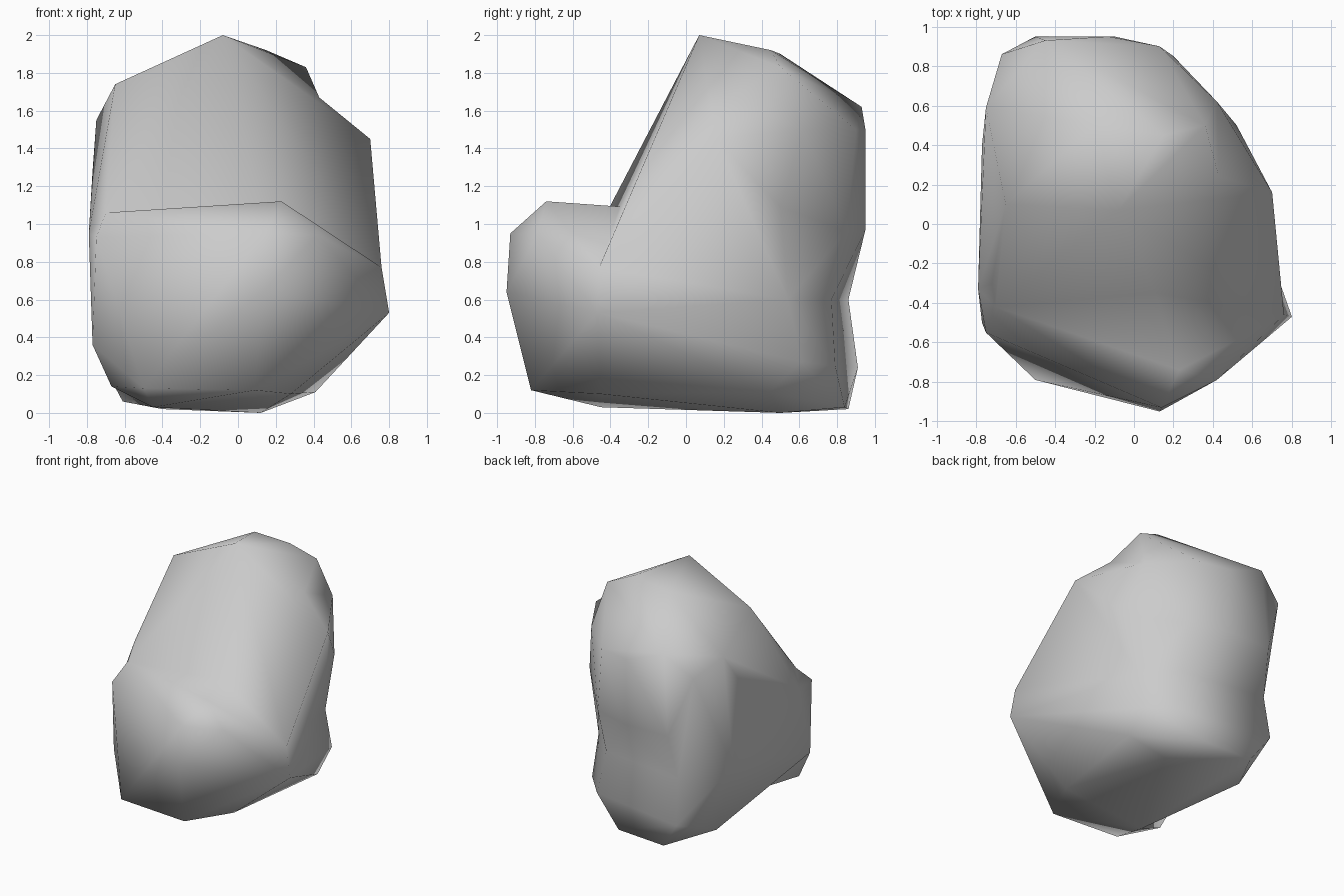
import bpy, bmesh
from mathutils import Vector

if "Cube" in bpy.data.objects:
    bpy.data.objects.remove(bpy.data.objects["Cube"])


def hull_rock(name, points, dents=()):
    """Faceted stone lump wrapped around corner points; dents push rim edges in."""
    bm = bmesh.new()
    for p in points:
        bm.verts.new(p)
    bmesh.ops.convex_hull(bm, input=list(bm.verts))
    loose = [v for v in bm.verts if not v.link_faces]
    bmesh.ops.delete(bm, geom=loose, context='VERTS')
    for a, b, target in dents:
        va, vb = [min(bm.verts, key=lambda v: (v.co - Vector(p)).length) for p in (a, b)]
        edge = bm.edges.get((va, vb))
        if edge:
            bmesh.utils.edge_split(edge, va, .5)[1].co = target
            bmesh.ops.triangulate(bm, faces=list(bm.faces))
    bmesh.ops.recalc_face_normals(bm, faces=list(bm.faces))
    mesh = bpy.data.meshes.new(name)
    bm.to_mesh(mesh)
    bm.free()
    obj = bpy.data.objects.new(name, mesh)
    bpy.context.collection.objects.link(obj)
    return obj


# Low base with the front ledge
rim_front, rim_back = (-.67, -.5, .14), (-.61, .48, .06)
waist = [(-.53, .86, .6), (.18, .77, .6), (.41, .54, .6), (-.74, .45, .6),
         (-.7, -.42, 1.06), (-.79, -.33, .95)]
base = hull_rock("rock", waist + [
    rim_front, rim_back,
    (-.45, -.45, .03), (.12, .5, 0), (-.4, .86, .02), (.02, .84, .03),
    (.41, .44, .11), (.28, -.45, .1), (-.5, -.79, .13), (.09, -.82, .12),
    (.46, -.02, .26), (-.77, -.5, .36), (.13, -.95, .64), (.8, -.47, .53),
    (.76, -.46, .77), (.14, -.93, .95), (.42, -.79, .94),
    (-.75, -.55, .93), (.23, -.74, 1.12), (-.1, -.53, 1.05),
    (.1, -.32, 1.09), (-.55, .91, .24), (.25, .79, .25), (.42, .61, .27)],
    [(rim_front, rim_back, (-.46, -.06, .1))])

# Tall rear mass with the sloping front
top_right, shoulder = (.36, .5, 1.83), (.7, .16, 1.45)
crown = hull_rock("crown", waist + [
    top_right, shoulder,
    (-.08, .07, 2), (.15, .45, 1.92), (-.2, .5, 1.9), (-.65, .1, 1.74),
    (-.75, .59, 1.55), (-.77, .4, 1.28), (-.67, .86, 1.45), (-.45, .93, 1.62),
    (-.13, .95, 1.5), (.13, .9, 1.5), (.42, .62, 1.5),
    (.52, .5, 1.09), (-.5, .95, .97), (-.1, .95, .97), (.2, .85, .96),
    (-.72, -.3, 1.18), (.76, -.46, .77), (.1, -.32, 1.1)],
    [(top_right, shoulder, (.43, .24, 1.67))])

# Fuse both lumps into one stone
bpy.context.view_layer.objects.active = base
base.select_set(True)
join = base.modifiers.new("join", 'BOOLEAN')
join.operation = 'UNION'
join.solver = 'EXACT'
join.object = crown
bpy.ops.object.modifier_apply(modifier=join.name)
bpy.data.objects.remove(crown)

# Clean the seam and shade smooth
bm = bmesh.new()
bm.from_mesh(base.data)
bmesh.ops.remove_doubles(bm, verts=list(bm.verts), dist=.03)
bmesh.ops.triangulate(bm, faces=list(bm.faces))
bmesh.ops.recalc_face_normals(bm, faces=list(bm.faces))
for f in bm.faces:
    f.smooth = True
bm.to_mesh(base.data)
bm.free()
